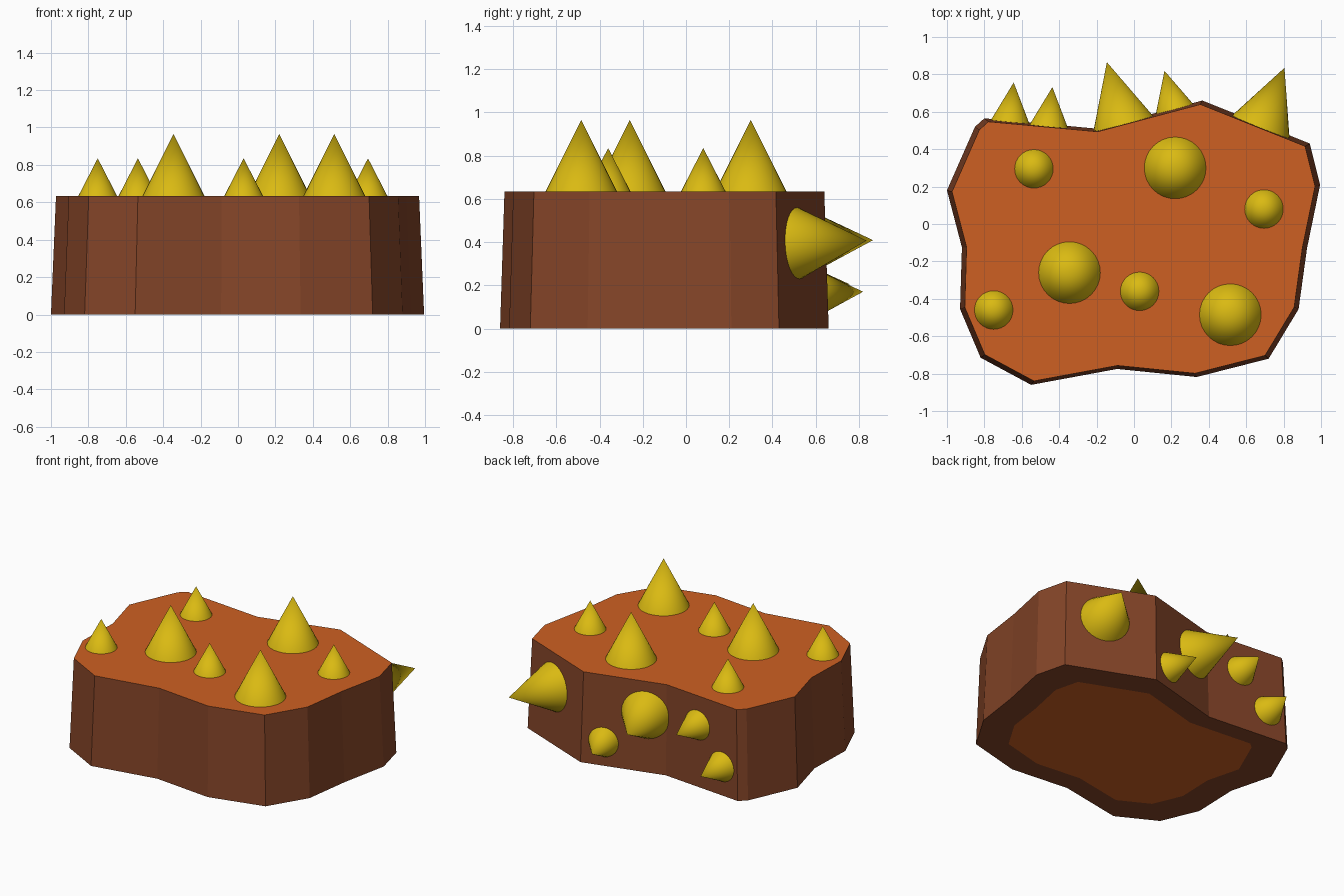
import bpy, bmesh
from mathutils import Vector, Matrix

if "Cube" in bpy.data.objects:
    bpy.data.objects.remove(bpy.data.objects["Cube"])

HEIGHT, TAPER, CENTRE = 0.635, 0.973, Vector((0, -0.1))

# Uneven footprint, counter-clockwise from the back left corner
OUTLINE = [Vector(p) for p in [
    (-0.80, 0.565), (-0.85, 0.52), (-1.0, 0.18), (-0.92, -0.125),
    (-0.93, -0.455), (-0.82, -0.715), (-0.55, -0.86), (-0.09, -0.775),
    (0.335, -0.818), (0.72, -0.72), (0.88, -0.455), (0.925, -0.13),
    (0.995, 0.21), (0.94, 0.43), (0.365, 0.66), (-0.20, 0.51)]]


def material(name, rgb):
    mat = bpy.data.materials.new(name)
    lin = [((c / 255 + 0.055) / 1.055) ** 2.4 for c in rgb]
    mat.diffuse_color = (*lin, 1)
    mat.use_nodes = True
    mat.node_tree.nodes["Principled BSDF"].inputs["Base Color"].default_value = mat.diffuse_color
    return mat


BROWN = material("brown_side", (133, 69, 40))
ORANGE = material("orange_top", (206, 96, 34))
YELLOW = material("yellow_spike", (218, 186, 18))


def make_object(name, bm, *mats):
    mesh = bpy.data.meshes.new(name)
    bm.to_mesh(mesh)
    bm.free()
    for mat in mats:
        mesh.materials.append(mat)
    obj = bpy.data.objects.new(name, mesh)
    bpy.context.collection.objects.link(obj)
    return obj


def on_block(p, z, scale=1.0):
    """Footprint point moved to height z on the tapered wall."""
    s = scale * (1 - (1 - TAPER) * z / HEIGHT)
    q = CENTRE + (p - CENTRE) * s
    return Vector((q.x, q.y, z))


# Block: tapered walls, orange top, orange patch inside a brown bottom rim
bm = bmesh.new()
rings = [[bm.verts.new(on_block(p, z, s)) for p in OUTLINE]
         for z, s in ((0, 0.78), (0, 1), (HEIGHT, 1))]
n = len(OUTLINE)
for low, high in zip(rings, rings[1:]):
    for i in range(n):
        j = (i + 1) % n
        bm.faces.new((low[i], low[j], high[j], high[i]))
for ring in (rings[0], rings[2]):
    bm.faces.new(ring).material_index = 1
bmesh.ops.recalc_face_normals(bm, faces=bm.faces)
make_object("block", bm, BROWN, ORANGE)


def spike(name, base, direction, radius, length):
    bm = bmesh.new()
    turn = Vector((0, 0, 1)).rotation_difference(direction).to_matrix().to_4x4()
    place = Matrix.Translation(base) @ turn @ Matrix.Translation((0, 0, length / 2))
    bmesh.ops.create_cone(bm, cap_ends=True, segments=32, radius1=radius,
                          radius2=0, depth=length, matrix=place)
    for f in bm.faces:
        f.smooth = len(f.verts) < 5
    for e in bm.edges:
        e.smooth = all(f.smooth for f in e.link_faces)
    make_object(name, bm, YELLOW)


# Spikes on the top: x, y, is large
for k, (x, y, big) in enumerate([
        (0.22, 0.30, 1), (-0.345, -0.26, 1), (0.515, -0.485, 1),
        (-0.535, 0.295, 0), (0.695, 0.08, 0), (-0.75, -0.46, 0), (0.03, -0.36, 0)]):
    spike(f"top_spike_{k + 1}", Vector((x, y, HEIGHT)), Vector((0, 0, 1)),
          0.165 if big else 0.103, 0.33 if big else 0.2)

# Spikes on the back walls: left corner, right corner, position along wall, z, is large
for k, (a, b, t, z, big) in enumerate([
        (0, 15, 0.22, 0.20, 0), (0, 15, 0.56, 0.43, 0),
        (15, 14, 0.25, 0.40, 1), (15, 14, 0.74, 0.165, 0), (14, 13, 0.565, 0.395, 1)]):
    p = OUTLINE[a].lerp(OUTLINE[b], t)
    along = (OUTLINE[b] - OUTLINE[a]).to_3d()
    up = on_block(p, HEIGHT) - on_block(p, 0)
    spike(f"back_spike_{k + 1}", on_block(p, z), up.cross(along).normalized(),
          0.165 if big else 0.103, 0.34 if big else 0.21)
